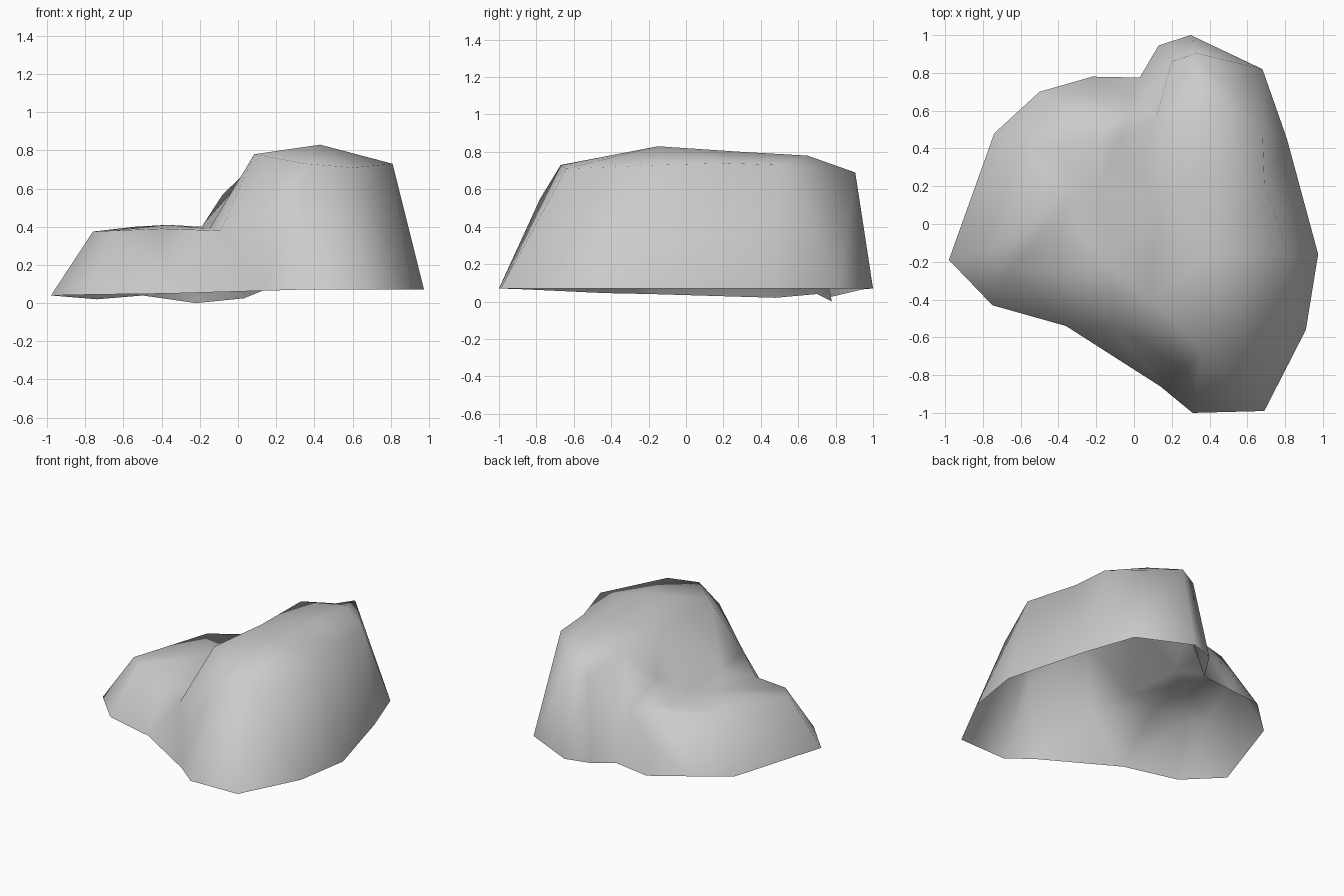
import bpy
import bmesh
from mathutils import Vector
from mathutils.geometry import delaunay_2d_cdt

cube = bpy.data.objects.get("Cube")
if cube:
    bpy.data.objects.remove(cube, do_unlink=True)

# Open lower rim, counterclockwise
rim = [
    (-.98, -.19, .04), (-.75, -.43, .045), (-.36, -.54, .05), (.14, -.86, .065),
    (.31, -1, .07), (.69, -.99, .07), (.91, -.56, .07), (.975, -.16, .07),
    (.81, .45, .07), (.68, .82, .07), (.3, 1, .07), (.13, .945, .065),
    (.03, .775, .025), (-.22, .78, 0), (-.5, .7, .04), (-.74, .48, .02),
]

# Tall hump: outline of the crown, then its ridge and shoulders
crown = [
    (.085, -.4, .78), (.36, -.67, .73), (.6, -.64, .71), (.81, -.15, .73),
    (.69, .22, .74), (.68, .5, .73), (.33, .905, .69), (.2, .86, .65),
    (.12, .57, .755), (.12, .1, .76),
]
ridge = [(.43, -.15, .83), (.43, .3, .8), (.43, .65, .78)]
shoulders = [(.27, -.78, .55), (-.08, .45, .57)]

# Low shelf: front edge running into the valley beside the hump, then its back
valley = [
    (-.76, -.14, .375), (-.65, -.24, .38), (-.4, -.25, .39), (-.09, -.55, .38),
    (-.15, -.2, .39), (-.19, .2, .4), (-.17, .45, .39), (0, .66, .38),
]
shelf_back = [(-.54, .41, .4), (-.3, .56, .4)]
bulges = [(-.37, .1, .41), (-.26, .72, .17)]

# Gather the points and the creases that the facets must follow
points, edges = [], []
for line, closed in ((rim, True), (crown, True), (ridge, False), (valley, False),
                     (shelf_back, False), (shoulders, None), (bulges, None)):
    start, size = len(points), len(line)
    points += [Vector(p) for p in line]
    if closed is not None:
        edges += [(start + i, start + i + 1) for i in range(size - 1)]
    if closed:
        edges.append((start + size - 1, start))

flat, _, faces, origins, _, _ = delaunay_2d_cdt(
    [p.to_2d() for p in points], edges, [], 1, 1e-5)

# Facet the stone
bm = bmesh.new()
verts = [bm.verts.new((p.x, p.y, points[o[0]].z)) for p, o in zip(flat, origins)]
for face in faces:
    bm.faces.new([verts[i] for i in face]).smooth = True
bm.normal_update()
for face in bm.faces:
    if face.normal.z < 0:
        face.normal_flip()
mesh = bpy.data.meshes.new("rock")
bm.to_mesh(mesh)
bm.free()

# Plain grey stone
stone = bpy.data.materials.new("grey_stone")
stone.use_nodes = True
grey = (.6, .6, .6, 1)
stone.diffuse_color = grey
stone.node_tree.nodes["Principled BSDF"].inputs["Base Color"].default_value = grey
mesh.materials.append(stone)

rock = bpy.data.objects.new("rock", mesh)
bpy.context.collection.objects.link(rock)
